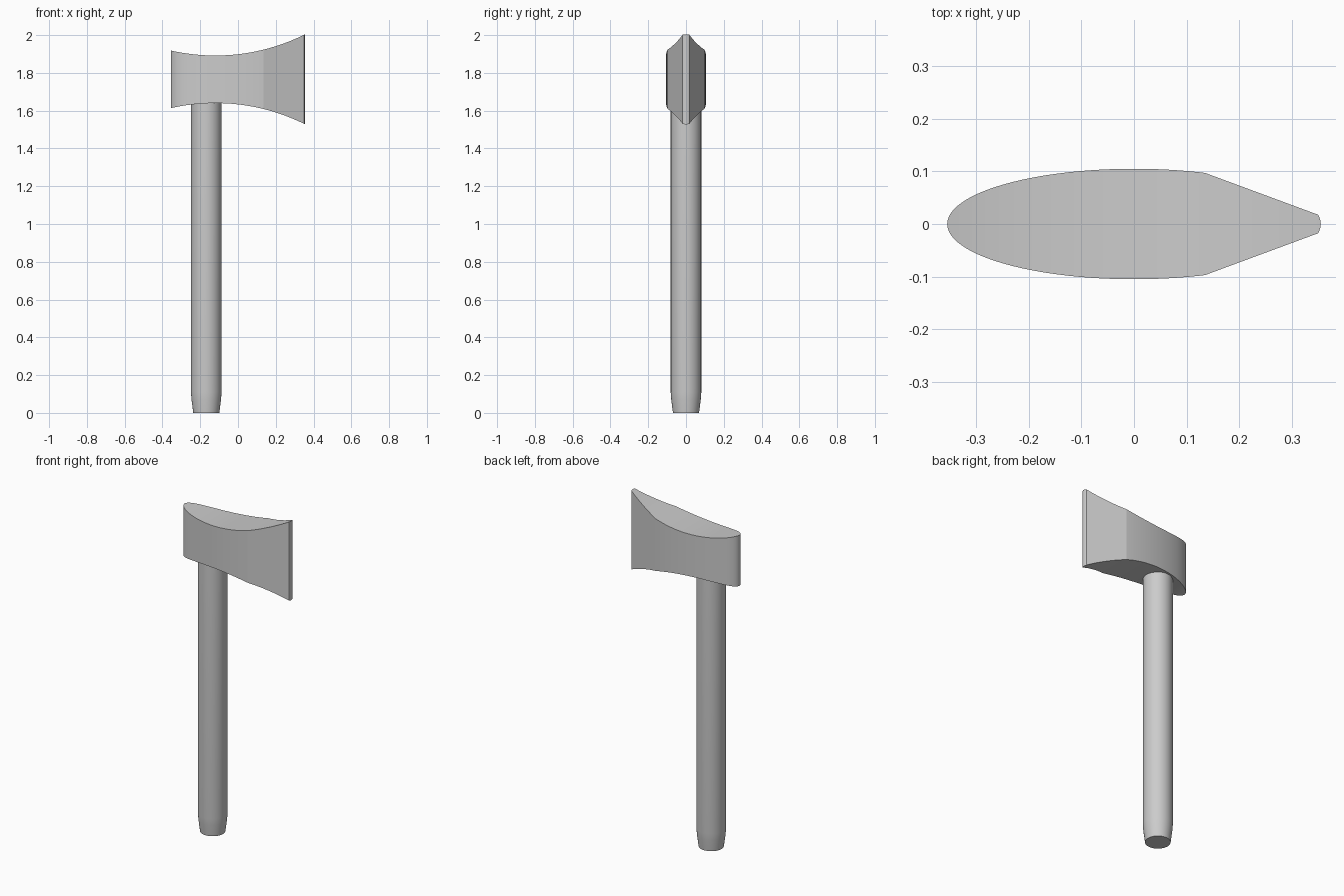
import bpy, bmesh
from math import pi, cos, sqrt, radians

cube = bpy.data.objects.get("Cube")
if cube:
    bpy.data.objects.remove(cube, do_unlink=True)

grey = bpy.data.materials.new("plain grey")
grey.use_nodes = True
colour = (0.6, 0.6, 0.6, 1)
grey.diffuse_color = colour
grey.node_tree.nodes["Principled BSDF"].inputs["Base Color"].default_value = colour


def finish(bm, name):
    """Turn a bmesh into a shaded object that keeps its creases."""
    bmesh.ops.remove_doubles(bm, verts=bm.verts, dist=1e-5)
    bmesh.ops.recalc_face_normals(bm, faces=bm.faces)
    mesh = bpy.data.meshes.new(name)
    bm.to_mesh(mesh)
    bm.free()
    mesh.materials.append(grey)
    obj = bpy.data.objects.new(name, mesh)
    bpy.context.collection.objects.link(obj)
    bpy.ops.object.select_all(action='DESELECT')
    obj.select_set(True)
    bpy.context.view_layer.objects.active = obj
    bpy.ops.object.shade_smooth_by_angle(angle=radians(12))


# Axe head: an elliptical plan, ground flat towards the cutting edge
LENGTH, WIDTH = 0.355, 0.105
BEVEL_START, BEVEL_END = 0.135, 0.35
MID_Z, NECK_X, NECK_HALF, ARC = 1.766, -0.12, 0.126, 1.06


def ellipse(x):
    return WIDTH * sqrt(max(0, 1 - (x / LENGTH) ** 2))


def half_width(x):
    if BEVEL_START < x < BEVEL_END:
        t = (x - BEVEL_START) / (BEVEL_END - BEVEL_START)
        return ellipse(BEVEL_START) * (1 - t) + ellipse(BEVEL_END) * t
    return ellipse(x)


def half_height(x):
    return NECK_HALF + ARC - sqrt(ARC ** 2 - (x - NECK_X) ** 2)


STEPS = 80
stations = [-LENGTH * cos(pi * i / STEPS) for i in range(STEPS + 1)]
stations = sorted(stations + [BEVEL_START, BEVEL_END])
bm = bmesh.new()
rings = []
for x in stations:
    w, h = half_width(x), half_height(x)
    rings.append([bm.verts.new((x, sy * w, MID_Z + sz * h))
                  for sy, sz in ((-1, -1), (1, -1), (1, 1), (-1, 1))])
for a, b in zip(rings, rings[1:]):
    for i in range(4):
        j = (i + 1) % 4
        bm.faces.new((a[i], a[j], b[j], b[i]))
finish(bm, "axe_head")

# Handle: a round shaft with a tapered foot, ending inside the head
SIDES = 48
HANDLE_X = -0.168
bm = bmesh.new()
profile = [(0.069, 0), (0.078, 0.07), (0.081, 0.11), (0.081, 1.72)]
rings = []
for radius, z in profile:
    ring = bmesh.ops.create_circle(bm, segments=SIDES, radius=radius)["verts"]
    bmesh.ops.translate(bm, verts=ring, vec=(HANDLE_X, 0, z))
    rings.append(ring)
for a, b in zip(rings, rings[1:]):
    for i in range(SIDES):
        j = (i + 1) % SIDES
        bm.faces.new((a[i], a[j], b[j], b[i]))
bm.faces.new(rings[0])
bm.faces.new(rings[-1])
finish(bm, "handle")
